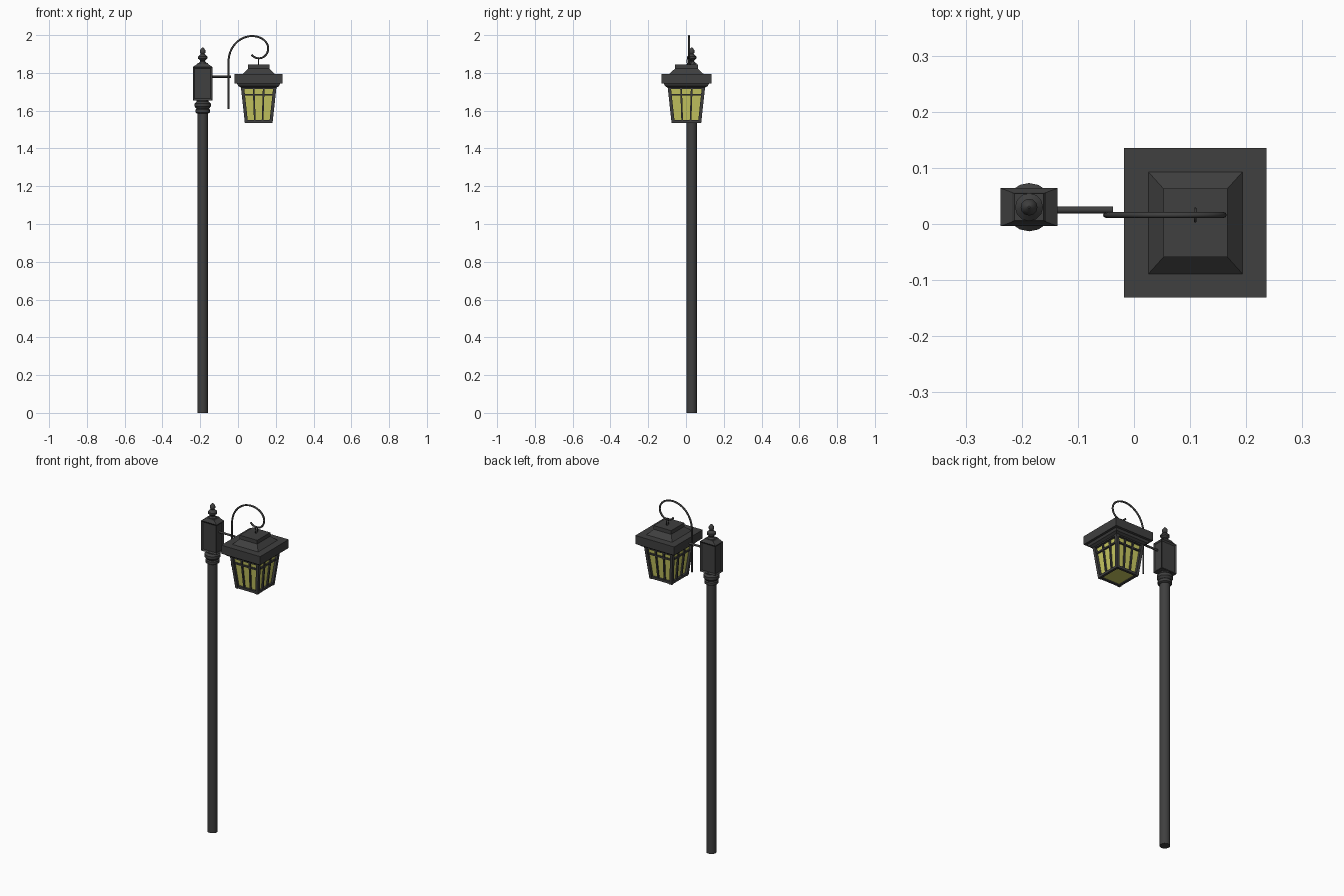
import bpy, bmesh, math
from mathutils import Vector

if "Cube" in bpy.data.objects:
    bpy.data.objects.remove(bpy.data.objects["Cube"], do_unlink=True)


def material(name, colour):
    m = bpy.data.materials.new(name)
    m.use_nodes = True
    m.diffuse_color = colour
    m.node_tree.nodes["Principled BSDF"].inputs["Base Color"].default_value = colour
    return m


iron = material("dark iron", (0.05, 0.05, 0.05, 1))
glow = material("yellow glass", (0.58, 0.58, 0.12, 1))


def finish(name, bm, mat, smooth=False):
    bmesh.ops.recalc_face_normals(bm, faces=bm.faces)
    me = bpy.data.meshes.new(name)
    bm.to_mesh(me)
    bm.free()
    ob = bpy.data.objects.new(name, me)
    bpy.context.collection.objects.link(ob)
    me.materials.append(mat)
    if smooth:
        bpy.ops.object.select_all(action='DESELECT')
        ob.select_set(True)
        bpy.context.view_layer.objects.active = ob
        bpy.ops.object.shade_smooth_by_angle(angle=math.radians(35))
    return ob


def loft(bm, rings):
    """Skin a list of equal vertex rings and cap both ends."""
    rows = [[bm.verts.new(p) for p in r] for r in rings]
    n = len(rows[0])
    for a, b in zip(rows, rows[1:]):
        for i in range(n):
            j = (i + 1) % n
            bm.faces.new((a[i], a[j], b[j], b[i]))
    bm.faces.new(rows[0][::-1])
    bm.faces.new(rows[-1])


def lathe(name, cx, cy, profile, sides=16):
    bm = bmesh.new()
    ang = [2 * math.pi * i / sides for i in range(sides)]
    loft(bm, [[(cx + r * math.cos(a), cy + r * math.sin(a), z) for a in ang]
              for r, z in profile])
    return finish(name, bm, iron, True)


def rect(cx, cy, hx, hy, z):
    return [(cx + sx * hx, cy + sy * hy, z)
            for sx, sy in ((-1, -1), (1, -1), (1, 1), (-1, 1))]


def stack(name, cx, cy, levels, mat=iron):
    bm = bmesh.new()
    loft(bm, [rect(cx, cy, hx, hy, z) for hx, hy, z in levels])
    return finish(name, bm, mat)


def rod(name, points, radius, cyclic=False, smooth_path=False):
    cu = bpy.data.curves.new(name, 'CURVE')
    cu.dimensions = '3D'
    cu.bevel_depth = radius
    cu.bevel_resolution = 2
    cu.use_fill_caps = True
    sp = cu.splines.new('POLY')
    sp.points.add(len(points) - 1)
    for p, co in zip(sp.points, points):
        p.co = (*co, 1)
    sp.use_cyclic_u = cyclic
    ob = bpy.data.objects.new(name, cu)
    bpy.context.collection.objects.link(ob)
    cu.materials.append(iron)
    return ob


# Post, collar and finial
PX, PY = -0.187, 0.03
lathe("post", PX, PY, [(0.028, 0), (0.028, 1.6)])
lathe("collar", PX, PY, [(0.03, 1.585), (0.038, 1.59), (0.038, 1.605), (0.033, 1.61),
                         (0.043, 1.622), (0.043, 1.638), (0.032, 1.648), (0.032, 1.66)])
lathe("finial", PX, PY, [(0.026, 1.848), (0.013, 1.86), (0.013, 1.866), (0.025, 1.876),
                         (0.025, 1.886), (0.01, 1.9), (0.015, 1.908), (0.015, 1.918),
                         (0.009, 1.928), (0.002, 1.935)], 12)

# Head box with recessed side panels and a sloped cap
bm = bmesh.new()
loft(bm, [rect(PX, PY, 0.051, 0.034, z) for z in (1.655, 1.832)])
bm.normal_update()
sides = [f for f in bm.faces if abs(f.normal.z) < 0.5]
bmesh.ops.inset_individual(bm, faces=sides, thickness=0.012, depth=-0.006)
finish("head_box", bm, iron)
stack("head_cap", PX, PY, [(0.051, 0.034, 1.832), (0.03, 0.026, 1.846), (0.026, 0.024, 1.853)])

# Side arm and scrolled hanger
rod("side_arm", [(-0.14, 0.025, 1.78), (-0.037, 0.025, 1.78)], 0.006)
HY = 0.016
hook = [(-0.05, HY, 1.61), (-0.05, HY, 1.86)]
# Large quarter arc, then the tightening outer curl
hook += [(0.075 - 0.125 * math.cos(t), HY, 1.86 + 0.135 * math.sin(t))
         for t in (math.pi / 2 * i / 12 for i in range(1, 13))]
hook += [(0.075 + 0.085 * math.sin(t), HY, 1.93 + 0.065 * math.cos(t))
         for t in (math.pi / 2 * i / 8 for i in range(1, 9))]
hook += [(0.11 + 0.05 * math.cos(t), HY, 1.93 - 0.053 * math.sin(t))
         for t in (2.45 * i / 12 for i in range(1, 13))]
rod("scroll_hanger", hook, 0.0052)

# Hanging link
rod("hanging_link", [(0.109, HY + 0.011 * math.cos(t), 1.861 + 0.02 * math.sin(t))
                     for t in (2 * math.pi * i / 12 for i in range(12))], 0.0025, True)

# Lantern roof
LX, LY = 0.1095, 0.002
stack("roof", LX, LY, [(0.094, 0.099, 1.722), (0.108, 0.113, 1.73), (0.114, 0.119, 1.743),
                       (0.127, 0.133, 1.744), (0.127, 0.133, 1.794), (0.084, 0.091, 1.794),
                       (0.057, 0.061, 1.822), (0.057, 0.061, 1.844)])

# Tapered lantern body
TOP, BOTTOM = 1.728, 1.536


def half(z):
    t = (z - BOTTOM) / (TOP - BOTTOM)
    return 0.071 + 0.021 * t, 0.076 + 0.021 * t


def inner(z, gap):
    hx, hy = half(z)
    return hx - gap, hy - gap, z


stack("glass", LX, LY, [inner(1.542, 0.012), inner(TOP, 0.012)], glow)


def bar(bm, a, b, w):
    """Square bar between two points, w is its half width."""
    a, b = Vector(a), Vector(b)
    d = b - a
    side = Vector((w, 0, 0)), Vector((0, w, 0))
    if abs(d.z) < 1e-4:
        side = (d.normalized().cross(Vector((0, 0, 1))) * w, Vector((0, 0, w)))
    u, v = side
    loft(bm, [[p - u - v, p + u - v, p + u + v, p - u + v] for p in (a, b)])


def cage_point(s, side, z, gap=0.006):
    """Point on one side of the cage, s runs -1 to 1 along that side."""
    hx, hy, _ = inner(z, gap)
    x, y = [(s * hx, -hy), (hx, s * hy), (-s * hx, hy), (-hx, -s * hy)][side]
    return LX + x, LY + y, z


posts, glazing, rails = bmesh.new(), bmesh.new(), bmesh.new()
for k in range(4):
    bar(posts, cage_point(1, k, BOTTOM - 0.002), cage_point(1, k, TOP), 0.0085)
    for s in (-0.32, 0.32):
        bar(glazing, cage_point(s, k, 1.545, 0.008), cage_point(s, k, TOP, 0.008), 0.0045)
    bar(glazing, cage_point(-1, k, 1.685, 0.008), cage_point(1, k, 1.685, 0.008), 0.0045)
    for z in (1.543, 1.722):
        bar(rails, cage_point(-1, k, z), cage_point(1, k, z), 0.007)
finish("corner_posts", posts, iron)
finish("glazing_bars", glazing, iron)
finish("lantern_rails", rails, iron)
